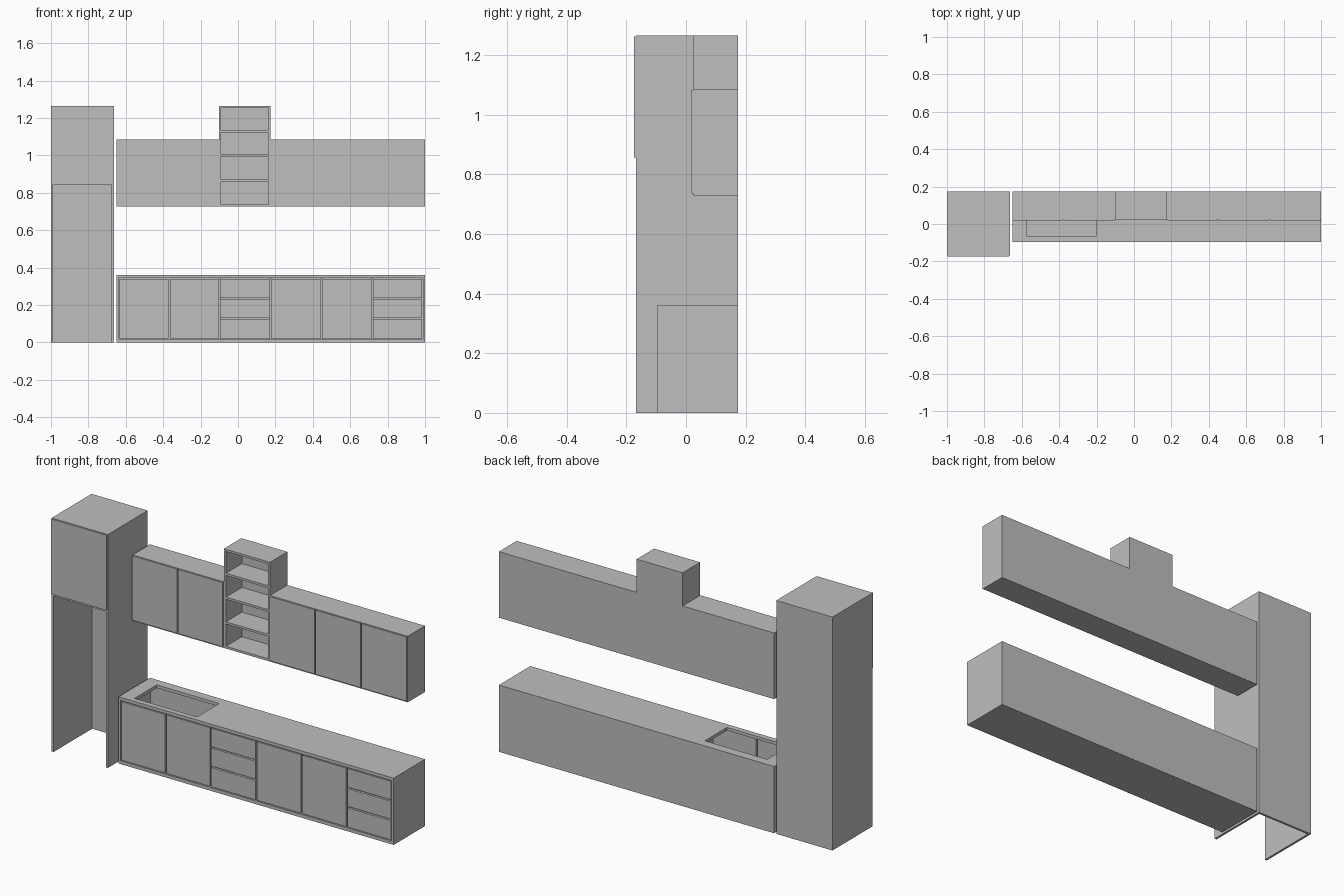
import bpy

if "Cube" in bpy.data.objects:
    bpy.data.objects.remove(bpy.data.objects["Cube"], do_unlink=True)

GREY = (0.52, 0.52, 0.52, 1)
grey = bpy.data.materials.new("plain grey")
grey.use_nodes = True
grey.diffuse_color = GREY
grey.node_tree.nodes["Principled BSDF"].inputs["Base Color"].default_value = GREY

T = 0.012     # board thickness
BACK = 0.174  # wall plane


def board(name, x, y, z):
    """Box spanning the given (low, high) ranges."""
    bpy.ops.mesh.primitive_cube_add(size=1)
    ob = bpy.context.object
    ob.name = name
    for v in ob.data.vertices:
        v.co = [lo + (c + 0.5) * (hi - lo) for c, (lo, hi) in zip(v.co, (x, y, z))]
    ob.data.materials.append(grey)
    return ob


def sides_and_back(name, x, y0, z):
    """Two side panels and a back panel."""
    board(name + "_right_side", (x[0], x[0] + T), (y0, BACK), z)
    board(name + "_left_side", (x[1] - T, x[1]), (y0, BACK), z)
    board(name + "_back", (x[0] + T, x[1] - T), (BACK - T, BACK), z)


def level(name, x, y0, z0):
    """Horizontal board fitted between the sides."""
    board(name, (x[0] + T, x[1] - T), (y0, BACK - T), (z0, z0 + T))


# Tall housing, open at the bottom, with a door above
tall = (-1.0, -0.663)
sides_and_back("tall_housing", tall, -0.168, (0, 1.265))
level("tall_housing_top", tall, -0.168, 1.265 - T)
level("tall_housing_shelf", tall, -0.168, 0.845)
board("tall_housing_door", (-0.998, -0.667), (-0.175, -0.168), (0.856, 1.263))

# Wall cabinets on both sides of the open shelves
open_x = (-0.102, 0.174)
runs = {"right": ((-0.65, open_x[0]), 2), "left": ((open_x[1], 1.0), 3)}
for side, (x, count) in runs.items():
    name = side + "_wall_cabinet"
    board(name, x, (0.025, BACK), (0.727, 1.085))
    step = (x[1] - x[0]) / count
    for i in range(count):
        left = x[0] + i * step
        board(name + "_door", (left + 0.003, left + step - 0.003),
              (0.018, 0.025), (0.735, 1.083))

# Open shelf unit
sides_and_back("open_shelves", open_x, 0.025, (0.727, 1.265))
for z in (0.727, 0.86, 0.994, 1.123, 1.265 - T):
    level("open_shelf", open_x, 0.025, z)

# Base cabinet carcass
base = (-0.65, 1.0)
FRONT = -0.095
sides_and_back("base_cabinet", base, FRONT, (0, 0.345))
board("base_cabinet_floor", (base[0] + T, base[1] - T), (FRONT, BACK - T), (0, 0.018))
edges = [-0.638, -0.368, -0.1, 0.174, 0.446, 0.717, 0.988]
for x in edges[2:-1]:
    board("base_divider", (x - T / 2, x + T / 2), (-0.08, BACK - T), (0.018, 0.345))

# Worktop with a sink opening
top = board("worktop", base, (FRONT, BACK), (0.345, 0.362))
cutter = board("sink_cutter", (-0.575, -0.2), (-0.065, 0.125), (0.3, 0.4))
cutter.hide_render = True
cutter.hide_viewport = True
cut = top.modifiers.new("sink_opening", "BOOLEAN")
cut.operation = "DIFFERENCE"
cut.object = cutter
bpy.context.view_layer.objects.active = top
bpy.ops.object.modifier_apply(modifier=cut.name)
bpy.data.objects.remove(cutter, do_unlink=True)

# Base doors, with drawers in the third and last bays
for i, (a, b) in enumerate(zip(edges, edges[1:])):
    x = (a + 0.004, b - 0.004)
    y = (FRONT + 0.002, -0.08)
    if i in (2, 5):
        for z in ((0.022, 0.126), (0.134, 0.231), (0.239, 0.339)):
            board("drawer_front", x, y, z)
    else:
        board("base_door", x, y, (0.022, 0.339))
